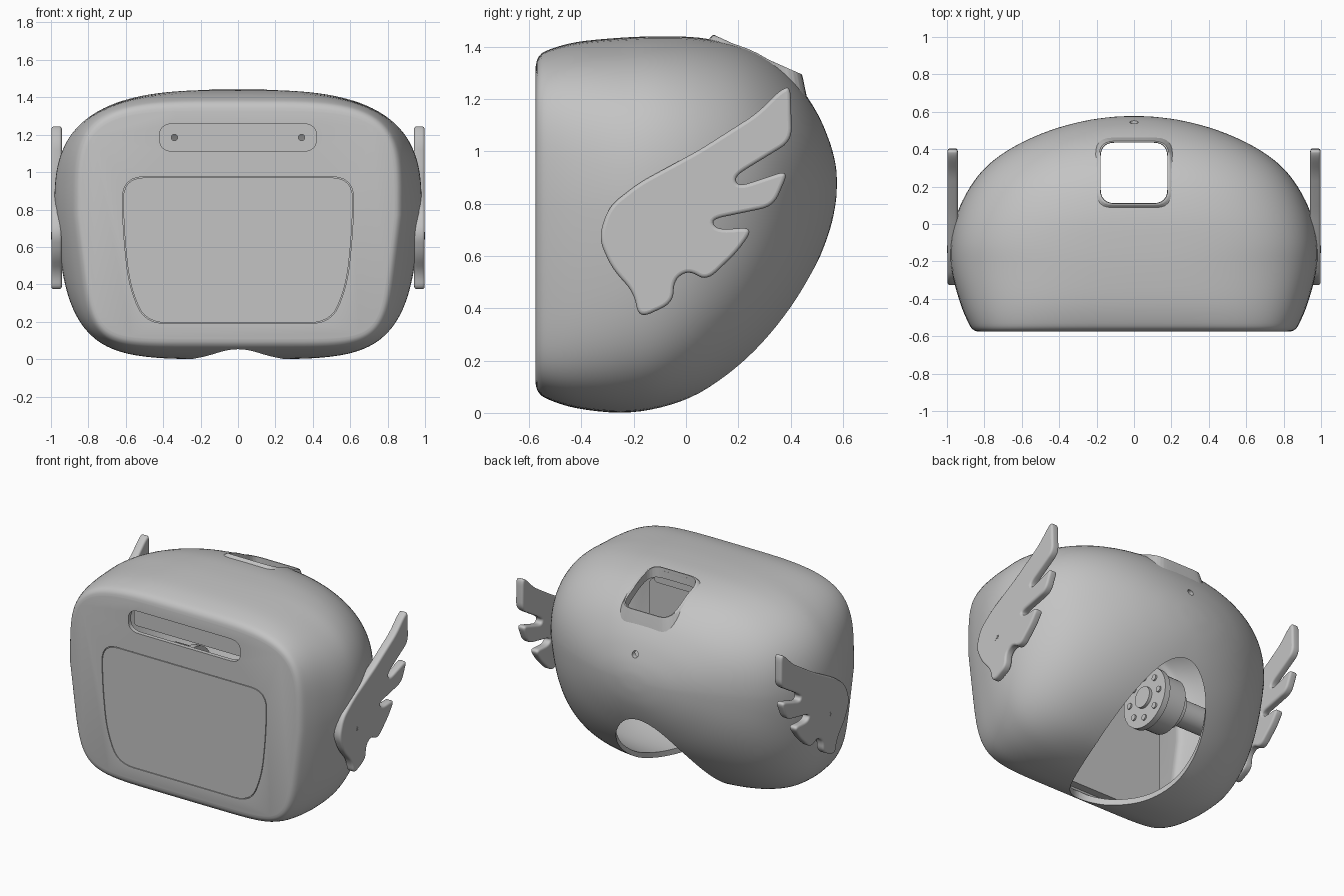
import bpy, bmesh, math
from mathutils import Vector
from mathutils.bvhtree import BVHTree

if "Cube" in bpy.data.objects:
    bpy.data.objects.remove(bpy.data.objects["Cube"])

grey = bpy.data.materials.new("light_grey")
grey.use_nodes = True
grey.diffuse_color = (0.55, 0.55, 0.55, 1)
grey.node_tree.nodes["Principled BSDF"].inputs["Base Color"].default_value = grey.diffuse_color


def add_object(name, data):
    data.materials.append(grey)
    obj = bpy.data.objects.new(name, data)
    bpy.context.collection.objects.link(obj)
    return obj


def make_object(name, bm):
    bmesh.ops.recalc_face_normals(bm, faces=bm.faces)
    mesh = bpy.data.meshes.new(name)
    bm.to_mesh(mesh)
    bm.free()
    return add_object(name, mesh)


def rounded(points, reach, steps=6):
    """Replace each corner of an outline by a short curve."""
    corners = [Vector(p) for p in points]
    result = []
    for i, p in enumerate(corners):
        a, b = corners[i - 1] - p, corners[(i + 1) % len(corners)] - p
        a *= min(.45, reach / a.length)
        b *= min(.45, reach / b.length)
        for s in range(steps + 1):
            t = s / steps
            result.append(p + a * (1 - t) ** 2 + b * t ** 2)
    return result


def rect(a0, a1, b0, b1):
    return [(a0, b0), (a1, b0), (a1, b1), (a0, b1)]


def ellipse(a, b, ra, rb, count=32):
    turn = [math.tau * i / count for i in range(count)]
    return [(a + ra * math.cos(t), b + rb * math.sin(t)) for t in turn]


def prism(name, points, axis, lo, hi):
    """Extrude a flat outline along an axis."""
    place = {"X": lambda a, b: (lo, a, b),
             "Y": lambda a, b: (a, lo, b),
             "Z": lambda a, b: (a, b, lo)}[axis]
    bm = bmesh.new()
    face = bm.faces.new([bm.verts.new(place(a, b)) for a, b in points])
    out = bmesh.ops.extrude_face_region(bm, geom=[face])
    step = Vector([hi - lo if axis == k else 0 for k in "XYZ"])
    bmesh.ops.translate(bm, vec=step,
                        verts=[v for v in out["geom"] if isinstance(v, bmesh.types.BMVert)])
    return make_object(name, bm)


def select(obj):
    bpy.ops.object.select_all(action='DESELECT')
    obj.select_set(True)
    bpy.context.view_layer.objects.active = obj


def cut(obj, cutter):
    mod = obj.modifiers.new("cut", 'BOOLEAN')
    mod.operation, mod.solver, mod.object = 'DIFFERENCE', 'EXACT', cutter
    select(obj)
    bpy.ops.object.modifier_apply(modifier=mod.name)
    bpy.data.objects.remove(cutter)


def smooth(obj, degrees=35):
    select(obj)
    bpy.ops.object.shade_smooth_by_angle(angle=math.radians(degrees))


# Head sections from front to back: y, bottom, top, half width, squareness
SECTIONS = [
    (-.575, .11, 1.325, .835, 4.6),
    (-.565, .08, 1.36, .86, 4.3),
    (-.53, .053, 1.387, .885, 4),
    (-.42, .018, 1.418, .93, 3.5),
    (-.25, 0, 1.435, .975, 3.1),
    (-.1, .018, 1.44, .98, 3),
    (.05, .07, 1.435, .948, 2.8),
    (.2, .17, 1.405, .875, 2.6),
    (.32, .285, 1.35, .775, 2.4),
    (.42, .42, 1.265, .63, 2.3),
    (.5, .57, 1.15, .45, 2.2),
    (.55, .7, 1.035, .27, 2.1),
    (.572, .8, .95, .12, 2),
    (.577, .865, .895, .02, 2),
]


def blend(p0, p1, p2, p3, t):
    """Smooth interpolation between neighbouring sections."""
    return [b + t * (c - a) / 2 + t * t * (a - 2.5 * b + 2 * c - d / 2)
            + t ** 3 * (1.5 * (b - c) + (d - a) / 2)
            for a, b, c, d in zip(p0, p1, p2, p3)]


def bridge(bm, a, b):
    for k in range(len(a)):
        n = (k + 1) % len(a)
        bm.faces.new((a[k], a[n], b[n], b[k]))


def head_loft(scale, steps=4, count=112):
    rows = []
    last = len(SECTIONS) - 1
    for i in range(last):
        near = [SECTIONS[min(max(i + k, 0), last)] for k in (-1, 0, 1, 2)]
        rows += [blend(*near, s / steps) for s in range(steps)]
    rows.append(SECTIONS[last])
    bm = bmesh.new()
    rings = []
    for y, bottom, top, width, power in rows:
        mid = bottom + (top - bottom) * 0.54
        ring = []
        for k in range(count):
            t = math.tau * k / count
            c, s = math.cos(t), math.sin(t)
            # The lower half is squarer and narrows towards the bottom
            n = power if s > 0 else power + (power - 2) * 1.3
            lift = math.copysign(abs(s) ** (2 / n), s)
            x = width * math.copysign(abs(c) ** (2 / n), c) * (1 + .1 * min(lift, 0))
            z = mid + lift * (top - mid if s > 0 else mid - bottom)
            ring.append(bm.verts.new((x * scale, y * scale, .75 + (z - .75) * scale)))
        rings.append(ring)
    for a, b in zip(rings, rings[1:]):
        bridge(bm, a, b)
    bm.faces.new(rings[0])
    bm.faces.new(rings[-1][::-1])
    bmesh.ops.recalc_face_normals(bm, faces=bm.faces)
    return bm


# Hollow head shell
solid = head_loft(1)
surface = BVHTree.FromBMesh(solid)
shell = make_object("head_shell", solid)
cut(shell, make_object("cavity", head_loft(.95)))

# Openings: egg-shaped neck, top hatch, front slot, rear screw hole
neck = [(.33 * x * (1 + .25 * y), .52 * y - .01) for x, y in ellipse(0, 0, 1, 1, 72)]
cut(shell, prism("neck_cutter", neck, "Z", -.2, .8))
hatch = rounded(rect(-.18, .18, .11, .435), .075)
cut(shell, prism("hatch_cutter", hatch, "Z", 1, 1.7))
slot = rounded(rect(-.42, .42, 1.11, 1.26), .08)
cut(shell, prism("slot_cutter", slot, "Y", -.7, -.5))
cut(shell, prism("rear_cutter", ellipse(0, 1.05, .022, .022), "Y", .45, .7))

# Screen panel set flush into the front with a hairline gap
half = [(.62, .975), (.615, .7), (.585, .4), (.5, .19)]
outline = rounded(half + [(-x, z) for x, z in reversed(half)], .12)
cut(shell, prism("screen_cutter", outline, "Y", -.7, -.56))
inner = [(x * .993, .58 + (z - .58) * .99) for x, z in outline]
prism("screen_panel", inner, "Y", -.575, -.56)
smooth(shell)

# Screen housing inside the shell
prism("screen_housing", rounded(rect(-.62, .62, .13, 1.02), .06), "Y", -.55, -.49)

# Raised lip around the top hatch: skirt on the shell, crest, inner wall
ring = rounded(rect(-.184, .184, .106, .44), .08)
dense = [a.lerp(b, s / 4) for a, b in zip(ring, ring[1:] + ring[:1]) for s in range(4)]
centre = Vector((0, .273))
bm = bmesh.new()
loops = []
for grow, crest, sink in ((1.14, 0, .006), (1.05, .7, 0), (1.02, 1, 0), (.98, 1, 0), (.97, 0, .05)):
    loop = []
    for p in dense:
        q = centre + (p - centre) * grow
        base = surface.ray_cast(Vector((q.x, q.y, 3)), Vector((0, 0, -1)))[0].z
        top = max(base + .005, 1.445 - .45 * (p.y - .106))
        loop.append(bm.verts.new((q.x, q.y, base + (top - base) * crest - sink)))
    loops.append(loop)
for a, b in zip(loops, loops[1:]):
    bridge(bm, a, b)
smooth(make_object("hatch_lip", bm), 60)

# Mounting plate behind the front slot
plate = prism("slot_back_plate", rounded(rect(-.5, .5, 1.06, 1.3), .03), "Y", -.4, -.37)
for x in (-.34, .34):
    cut(plate, prism("plate_hole", ellipse(x, 1.185, .017, .017), "Y", -.5, -.3))

# Wings, as (y, z) outlines
WING = [(.4, 1.25), (.405, 1.04), (.185, .905), (.2, .865), (.395, .93), (.335, .79),
        (.095, .74), (.12, .7), (.26, .71), (.2, .62), (.08, .505), (.01, .545),
        (-.045, .51), (-.05, .42), (-.18, .36), (-.2, .46), (-.285, .555), (-.335, .67),
        (-.295, .79), (-.18, .88), (.05, 1.005), (.27, 1.145), (.36, 1.235)]


def make_wing(name, x, thickness, soft):
    """Filled outline with a soft rim, stood upright facing sideways."""
    curve = bpy.data.curves.new(name, 'CURVE')
    curve.dimensions, curve.fill_mode = '2D', 'BOTH'
    curve.extrude, curve.bevel_depth = thickness / 2 - soft, soft
    curve.offset, curve.bevel_resolution = -soft, 3
    points = rounded(WING, .05)
    path = curve.splines.new('POLY')
    path.points.add(len(points) - 1)
    for point, p in zip(path.points, points):
        point.co = (p.x, p.y, 0, 1)
    path.use_cyclic_u = True
    obj = add_object(name, curve)
    obj.location.x = x
    obj.rotation_euler = (math.pi / 2, 0, math.pi / 2)
    select(obj)
    bpy.ops.object.convert(target='MESH')
    smooth(bpy.context.object, 40)


for label, side in (("left", 1), ("right", -1)):
    make_wing(label + "_wing", side * .97, .056, .014)
    for part, r, out in (("washer", .02, .999), ("screw", .012, 1)):
        prism(f"{label}_wing_{part}", ellipse(-.135, .66, r, r), "X", side * .98, side * out)

    # Neck drive inside the shell: flange with bolts, motor body and shaft
    at = (-.16, .69)
    drive = [("hub", .07, .2, .22), ("flange", .2, .22, .26), ("motor", .18, .26, .4),
             ("collar", .12, .4, .46), ("shaft", .085, .46, .87)]
    for part, r, a, b in drive:
        smooth(prism(label + "_" + part, ellipse(*at, r, r, 40), "X", side * a, side * b))
    for y, z in ellipse(*at, .14, .14, 8):
        prism(label + "_bolt", ellipse(y, z, .02, .02, 12), "X", side * .21, side * .22)
